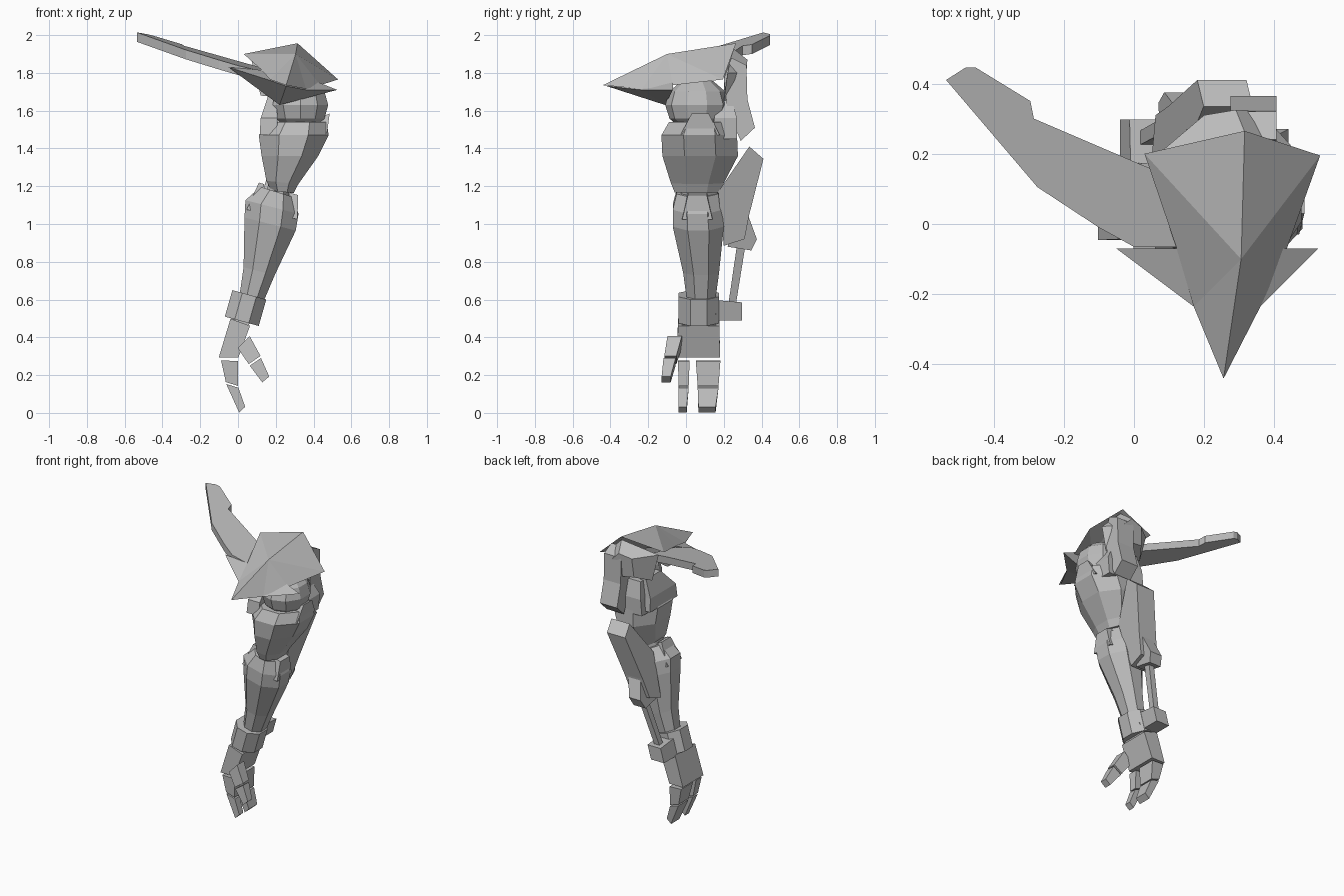
import bpy, bmesh, math
from mathutils import Vector

grey = bpy.data.materials.new("plain grey")
grey.diffuse_color = (0.5, 0.5, 0.5, 1)


def build(name, verts, faces):
    me = bpy.data.meshes.new(name)
    me.from_pydata([tuple(v) for v in verts], [], faces)
    bm = bmesh.new()
    bm.from_mesh(me)
    bmesh.ops.recalc_face_normals(bm, faces=bm.faces)
    bm.to_mesh(me)
    bm.free()
    me.materials.append(grey)
    ob = bpy.data.objects.new(name, me)
    bpy.context.collection.objects.link(ob)
    return ob


def loft(name, rings, n=4):
    """Rings of (cx, cy, cz, half_x, half_y, tilt about y), n sides each."""
    verts, faces = [], []
    k = math.cos(math.pi / n)
    for cx, cy, cz, hx, hy, t in rings:
        for i in range(n):
            a = 2 * math.pi * (i + 0.5) / n
            x, y = hx * math.cos(a) / k, hy * math.sin(a) / k
            verts.append((cx + x * math.cos(t), cy + y, cz - x * math.sin(t)))
    for r in range(len(rings) - 1):
        for i in range(n):
            j = (i + 1) % n
            faces.append((r * n + i, r * n + j, (r + 1) * n + j, (r + 1) * n + i))
    last = (len(rings) - 1) * n
    faces += [tuple(range(n)), tuple(range(last, last + n))]
    return build(name, verts, faces)


def prism(name, lower, upper):
    n = len(lower)
    faces = [tuple(range(n)), tuple(range(n, 2 * n))]
    faces += [(i, (i + 1) % n, n + (i + 1) % n, n + i) for i in range(n)]
    return build(name, lower + upper, faces)


def side_profile(name, pts, hw, cx):
    """Profile in (y, z), thickened in x about a centre that may lean with z."""
    return prism(name, [(cx(z) - hw, y, z) for y, z in pts],
                 [(cx(z) + hw, y, z) for y, z in pts])


# pointed shoulder plate: outline, ridge and hollow underside
outline = [(0.255, -0.44, 1.735), (0.36, -0.235, 1.715), (0.435, -0.07, 1.735),
           (0.53, 0.195, 1.765), (0.315, 0.265, 1.957), (0.03, 0.2, 1.9),
           (0.12, -0.065, 1.82), (0.17, -0.235, 1.765)]
inner = [(0.305, -0.1, 1.9), (0.3, -0.06, 1.76)]
plate_faces = []
for i in range(8):
    j = (i + 1) % 8
    plate_faces += [(i, j, 8), (j, i, 9)]
build("shoulder_plate", outline + inner, plate_faces)

# lower winged collar with a downward keel
collar = [(-0.05, -0.07, 1.83), (0.17, -0.235, 1.76), (0.255, -0.42, 1.73),
          (0.36, -0.235, 1.71), (0.525, -0.07, 1.71),
          (0.22, -0.11, 1.63), (0.3, -0.07, 1.8)]
build("shoulder_collar", collar,
      [(0, 1, 5), (1, 2, 5), (2, 3, 5), (3, 4, 5), (4, 6, 5), (6, 0, 5),
       (0, 1, 6), (1, 2, 6), (2, 3, 6), (3, 4, 6)])

# long swept blade
blade = [(-0.535, 0.41), (-0.48, 0.445), (-0.45, 0.445), (-0.295, 0.35), (-0.285, 0.3),
         (0.03, 0.165), (0.2, 0.1), (0.13, -0.065), (0, -0.065), (-0.1, -0.01), (-0.275, 0.105)]


def blade_z(x, y):
    return 1.845 - 0.24 * x + 0.1 * y


prism("shoulder_blade", [(x, y, blade_z(x, y) - 0.05) for x, y in blade],
      [(x, y, blade_z(x, y)) for x, y in blade])

# raised cap and slab behind the shoulder
prism("shoulder_rear_cap",
      [(0.07, 0.2, 1.87), (0.32, 0.25, 1.93), (0.45, 0.22, 1.8), (0.4, 0.2, 1.65), (0.12, 0.2, 1.68)],
      [(0.2, 0.31, 1.85), (0.29, 0.325, 1.87), (0.36, 0.32, 1.8), (0.34, 0.31, 1.7), (0.19, 0.3, 1.72)])
side_profile("shoulder_rear_slab",
             [(0.2, 1.77), (0.24, 1.88), (0.32, 1.84), (0.325, 1.66), (0.365, 1.51), (0.29, 1.44), (0.22, 1.6)],
             0.065, lambda z: 0.34)

# shoulder ball
bpy.ops.mesh.primitive_uv_sphere_add(segments=10, ring_count=6, radius=1, location=(0.33, 0.06, 1.63))
ball = bpy.context.object
ball.name = "shoulder_ball"
ball.scale = (0.155, 0.17, 0.145)
ball.data.materials.append(grey)

# upper arm with guards rising around the ball
loft("upper_arm", [(0.235, 0.06, 1.17, 0.06, 0.12, 0.1), (0.235, 0.06, 1.22, 0.085, 0.14, 0.1),
                   (0.275, 0.075, 1.36, 0.15, 0.2, 0), (0.295, 0.07, 1.47, 0.185, 0.2, 0),
                   (0.315, 0.08, 1.54, 0.155, 0.17, 0)], 8)
prism("outer_guard", [(0.47, -0.03, 1.47), (0.47, 0.18, 1.47), (0.485, 0.12, 1.585), (0.485, 0.03, 1.585)],
      [(0.4, -0.03, 1.47), (0.4, 0.18, 1.47), (0.45, 0.12, 1.57), (0.45, 0.03, 1.57)])
loft("inner_guard", [(0.16, 0.08, 1.47, 0.045, 0.15, 0), (0.165, 0.08, 1.56, 0.045, 0.14, 0),
                     (0.18, 0.13, 1.68, 0.02, 0.08, 0)])
loft("rear_guard", [(0.29, 0.2, 1.45, 0.14, 0.07, 0), (0.3, 0.21, 1.56, 0.14, 0.06, 0),
                    (0.28, 0.2, 1.67, 0.1, 0.04, 0)])

# elbow joint and forearm
loft("elbow", [(0.19, 0.07, 1.08, 0.06, 0.09, 0.25), (0.235, 0.07, 1.24, 0.065, 0.1, 0.25)], 8)
loft("forearm", [(0.07, 0.08, 0.6, 0.065, 0.075, 0.25), (0.112, 0.08, 0.75, 0.085, 0.095, 0.25),
                 (0.17, 0.065, 1.0, 0.14, 0.135, 0.25), (0.18, 0.06, 1.09, 0.145, 0.13, 0.25),
                 (0.205, 0.06, 1.17, 0.09, 0.11, 0.3)], 8)
loft("forearm_inner_tab", [(0.075, 0.06, 1.07, 0.03, 0.08, 0.2), (0.125, 0.06, 1.215, 0.015, 0.05, 0.3)])
loft("forearm_outer_tab", [(0.29, 0.06, 1.03, 0.025, 0.08, 0.2), (0.295, 0.06, 1.16, 0.025, 0.05, 0.3)])


# elbow panel, its foot, piston and wrist block along the back of the arm
def lean(z):
    return 0.26 + 0.28 * (z - 1.38)


side_profile("elbow_panel", [(0.17, 1.17), (0.335, 1.41), (0.41, 1.345), (0.335, 1.05), (0.31, 0.92), (0.2, 0.885)],
             0.07, lean)
side_profile("panel_foot", [(0.32, 1.07), (0.375, 0.92), (0.345, 0.86), (0.22, 0.88), (0.26, 1.0)], 0.045, lean)
side_profile("piston", [(0.225, 0.58), (0.27, 0.89), (0.315, 0.89), (0.265, 0.58)], 0.02, lean)
side_profile("wrist_block", [(0.12, 0.49), (0.12, 0.6), (0.297, 0.585), (0.297, 0.49)], 0.05, lean)

# wrist cuff and hand
loft("wrist_cuff", [(0.02, 0.067, 0.485, 0.093, 0.107, 0.27), (0.06, 0.067, 0.625, 0.093, 0.107, 0.27)], 8)
loft("wrist", [(0.0, 0.07, 0.44, 0.04, 0.09, 0.3), (0.04, 0.07, 0.54, 0.05, 0.09, 0.27)])
loft("palm", [(-0.05, 0.067, 0.293, 0.052, 0.113, 0), (0.012, 0.067, 0.48, 0.055, 0.11, 0.35)])

for name, y, hw in (("index_finger", -0.012, 0.031), ("broad_finger", 0.117, 0.065)):
    loft(name + "_base", [(-0.045, y, 0.276, 0.045, hw, 0.05), (-0.032, y, 0.153, 0.034, hw * 0.85, 0.3)])
    loft(name + "_tip", [(-0.03, y, 0.143, 0.034, hw * 0.85, 0.3), (0.022, y - 0.006, 0.017, 0.022, hw * 0.7, -0.75)])

loft("thumb_base", [(0.03, -0.06, 0.375, 0.045, 0.038, -0.8), (0.088, -0.083, 0.28, 0.038, 0.032, -0.6)])
loft("thumb_tip", [(0.092, -0.087, 0.27, 0.036, 0.032, -0.6), (0.147, -0.105, 0.177, 0.024, 0.024, -0.7)])
